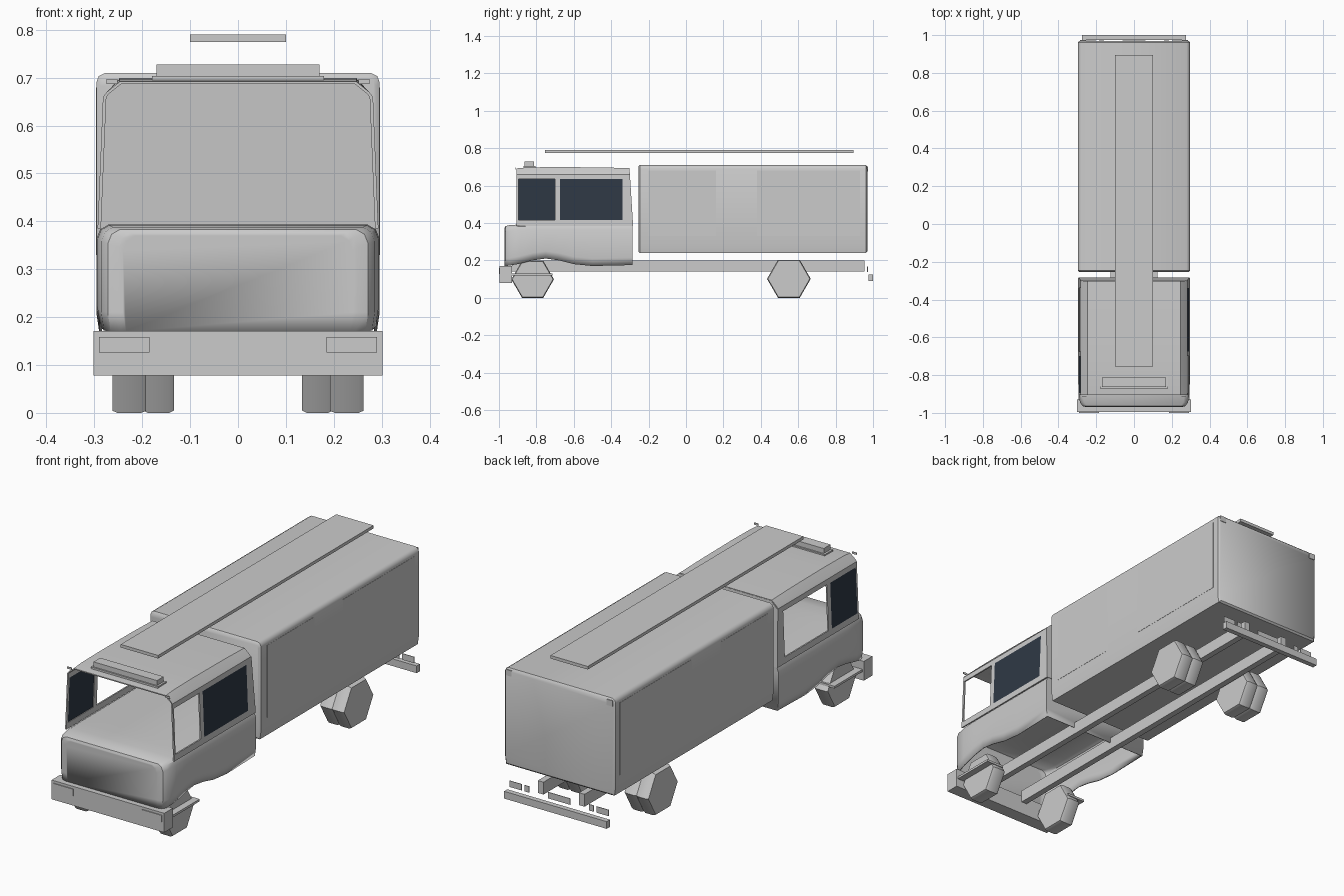
import bpy, bmesh, math

if "Cube" in bpy.data.objects:
    bpy.data.objects.remove(bpy.data.objects["Cube"], do_unlink=True)


def material(name, rgb):
    m = bpy.data.materials.new(name)
    m.use_nodes = True
    m.diffuse_color = (*rgb, 1)
    m.node_tree.nodes["Principled BSDF"].inputs["Base Color"].default_value = (*rgb, 1)
    return m


GREY = material("plain grey", (0.6, 0.6, 0.6))
GLASS = material("dark blue glass", (0.028, 0.04, 0.06))
SIDES = (("left", 1), ("right", -1))


def finish(name, bm, mat=GREY, smooth=None):
    bmesh.ops.recalc_face_normals(bm, faces=bm.faces)
    mesh = bpy.data.meshes.new(name)
    bm.to_mesh(mesh)
    bm.free()
    ob = bpy.data.objects.new(name, mesh)
    bpy.context.collection.objects.link(ob)
    mesh.materials.append(mat)
    if smooth:
        bpy.ops.object.select_all(action="DESELECT")
        ob.select_set(True)
        bpy.context.view_layer.objects.active = ob
        bpy.ops.object.shade_smooth_by_angle(angle=math.radians(smooth))
    return ob


def loft(name, rings, closed=True, **kw):
    """Skin a row of matching point rings and cap both ends."""
    bm = bmesh.new()
    rows = [[bm.verts.new(p) for p in ring] for ring in rings]
    n = len(rows[0])
    for a, b in zip(rows, rows[1:]):
        for i in range(n if closed else n - 1):
            j = (i + 1) % n
            bm.faces.new((a[i], a[j], b[j], b[i]))
    bm.faces.new(rows[0])
    bm.faces.new(rows[-1])
    return finish(name, bm, **kw)


def box(name, x, y, z, **kw):
    bm = bmesh.new()
    bmesh.ops.create_cube(bm, size=1)
    for v in bm.verts:
        v.co = [r[0] if c < 0 else r[1] for c, r in zip(v.co, (x, y, z))]
    return finish(name, bm, **kw)


def pair(name, x, y, z, **kw):
    for side, s in SIDES:
        box(f"{side}_{name}", sorted((s * x[0], s * x[1])), y, z, **kw)


def mirrored(half):
    """Complete a half outline of (x, z) points across x = 0."""
    return half + [(-x, z) for x, z in reversed(half)]


# Rear body: rounded along its length, flat at both ends
section = mirrored([(0.29, 0.24), (0.296, 0.28), (0.296, 0.69), (0.291, 0.703), (0.278, 0.71)])
rings = []
for y, inset in ((-0.255, 0.008), (-0.247, 0), (0.962, 0), (0.97, 0.008)):
    k = 1 - inset / 0.296
    rings.append([(x * k, y, 0.475 + (z - 0.475) * (1 - inset / 0.235)) for x, z in section])
loft("rear_body", rings, smooth=42)
pair("front_shutter", (0.293, 0.297), (-0.2, 0.16), (0.33, 0.68))
pair("rear_shutter", (0.293, 0.297), (0.38, 0.93), (0.33, 0.68))
pair("rear_marker", (0.255, 0.287), (0.969, 0.973), (0.675, 0.703))

# Ladder board over the roof
box("roof_ladder", (-0.1, 0.1), (-0.755, 0.895), (0.775, 0.79))

# Lower cab: open-bottomed shell, wavy over the wheel arch
stations = [(-0.97, 0.24, 0.17, 0.37), (-0.97, 0.25, 0.17, 0.376),
            (-0.964, 0.272, 0.17, 0.383), (-0.945, 0.286, 0.172, 0.388),
            (-0.89, 0.294, 0.182, 0.392),
            (-0.82, 0.296, 0.2, 0.393), (-0.75, 0.296, 0.21, 0.393),
            (-0.68, 0.296, 0.2, 0.393), (-0.6, 0.296, 0.18, 0.393),
            (-0.5, 0.296, 0.17, 0.393), (-0.285, 0.296, 0.175, 0.393)]
rings = []
for y, w, low, top in stations:
    half = mirrored([(w - 0.006, low), (w, low + 0.04), (w, top - 0.03),
                     (w - 0.008, top - 0.01), (w - 0.025, top)])
    rings.append([(x, y, z) for x, z in half])
shell = loft("lower_cab", rings, closed=False, smooth=33)
solid = shell.modifiers.new("thickness", "SOLIDIFY")
solid.thickness = 0.006
solid.offset = -1

# Upper cab rear wall
wall = [(0.288, -0.283, 0.385), (0.278, -0.3, 0.66), (0.245, -0.302, 0.69)]
wall += [(-x, y, z) for x, y, z in reversed(wall)]
loft("cab_rear_wall", [wall, [(x, y - 0.008, z) for x, y, z in wall]])


def side_plate(name, s, y, z, thick=0.007, **kw):
    """Panel following the inward lean of the cab side."""
    def ring(inset):
        pts = []
        for yy, zz in ((y[0], z[0]), (y[1], z[0]), (y[1], z[1]), (y[0], z[1])):
            t = (zz - 0.39) / 0.27
            back = 0.017 * t if yy > -0.3 else 0
            pts.append((s * (0.293 - 0.011 * t - inset), yy - back, zz))
        return pts
    loft(name, [ring(0), ring(thick)], **kw)


# Cab side frames
frames = [("sill", (-0.905, -0.283), (0.385, 0.415)),
          ("header", (-0.905, -0.283), (0.635, 0.66)),
          ("front_pillar", (-0.905, -0.895), (0.415, 0.635)),
          ("middle_pillar", (-0.7, -0.675), (0.415, 0.635)),
          ("rear_pillar", (-0.34, -0.283), (0.415, 0.635))]
for side, s in SIDES:
    for part, y, z in frames:
        side_plate(f"{side}_{part}", s, y, z)

# One pane each side, the other openings are empty
side_plate("right_front_window", -1, (-0.895, -0.7), (0.415, 0.635), 0.004, mat=GLASS)
side_plate("left_rear_window", 1, (-0.675, -0.34), (0.415, 0.635), 0.004, mat=GLASS)

# Cab roof: chamfered shell with a slight crown
outer = mirrored([(0.282, 0.66), (0.274, 0.67), (0.247, 0.692)])
inner = mirrored([(0.275, 0.66), (0.269, 0.667), (0.244, 0.687)])
outline = outer + inner[::-1]
loft("cab_roof", [[(x, y, z + (rise if z > 0.675 else 0)) for x, z in outline]
                  for y, rise in ((-0.905, 0), (-0.85, 0.005), (-0.7, 0.007),
                                  (-0.45, 0.005), (-0.303, 0.001))], smooth=20)
pair("cab_marker", (0.252, 0.275), (-0.915, -0.912), (0.687, 0.697))

# Beacon bar
box("beacon_base", (-0.18, 0.18), (-0.87, -0.805), (0.692, 0.704))
box("beacon_bar", (-0.17, 0.17), (-0.863, -0.812), (0.704, 0.728))

# Front bumper, headlamps and steps
box("front_bumper", (-0.302, 0.302), (-0.996, -0.93), (0.078, 0.171))
pair("headlamp", (0.185, 0.29), (-1.0, -0.995), (0.126, 0.159))
pair("front_step", (0.2, 0.295), (-0.93, -0.715), (0.12, 0.131))

# Chassis, rear bumper and lamps
pair("chassis_rail", (0.095, 0.125), (-0.93, 0.955), (0.14, 0.2))
box("rear_bumper", (-0.275, 0.275), (0.975, 1.0), (0.09, 0.125))
pair("tail_lamp", (0.2, 0.265), (0.969, 0.972), (0.138, 0.168))
pair("reverse_lamp", (0.16, 0.185), (0.969, 0.972), (0.138, 0.168))
box("rear_plate", (-0.06, 0.06), (0.969, 0.972), (0.138, 0.168))


# Six-sided wheels, doubled at the rear
def wheel(name, s, x0, x1, y, r):
    rings = []
    for x, k in ((x0, 0.955), (x0 + 0.01, 1), (x1 - 0.01, 1), (x1, 0.955)):
        rings.append([(s * x, y + k * r * math.cos(i * math.pi / 3),
                       0.866 * r + k * r * math.sin(i * math.pi / 3)) for i in range(6)])
    loft(name, rings, smooth=40)


for side, s in SIDES:
    wheel(f"{side}_front_wheel", s, 0.192, 0.262, -0.82, 0.114)
    wheel(f"{side}_rear_outer_wheel", s, 0.198, 0.262, 0.55, 0.117)
    wheel(f"{side}_rear_inner_wheel", s, 0.134, 0.198, 0.55, 0.117)
